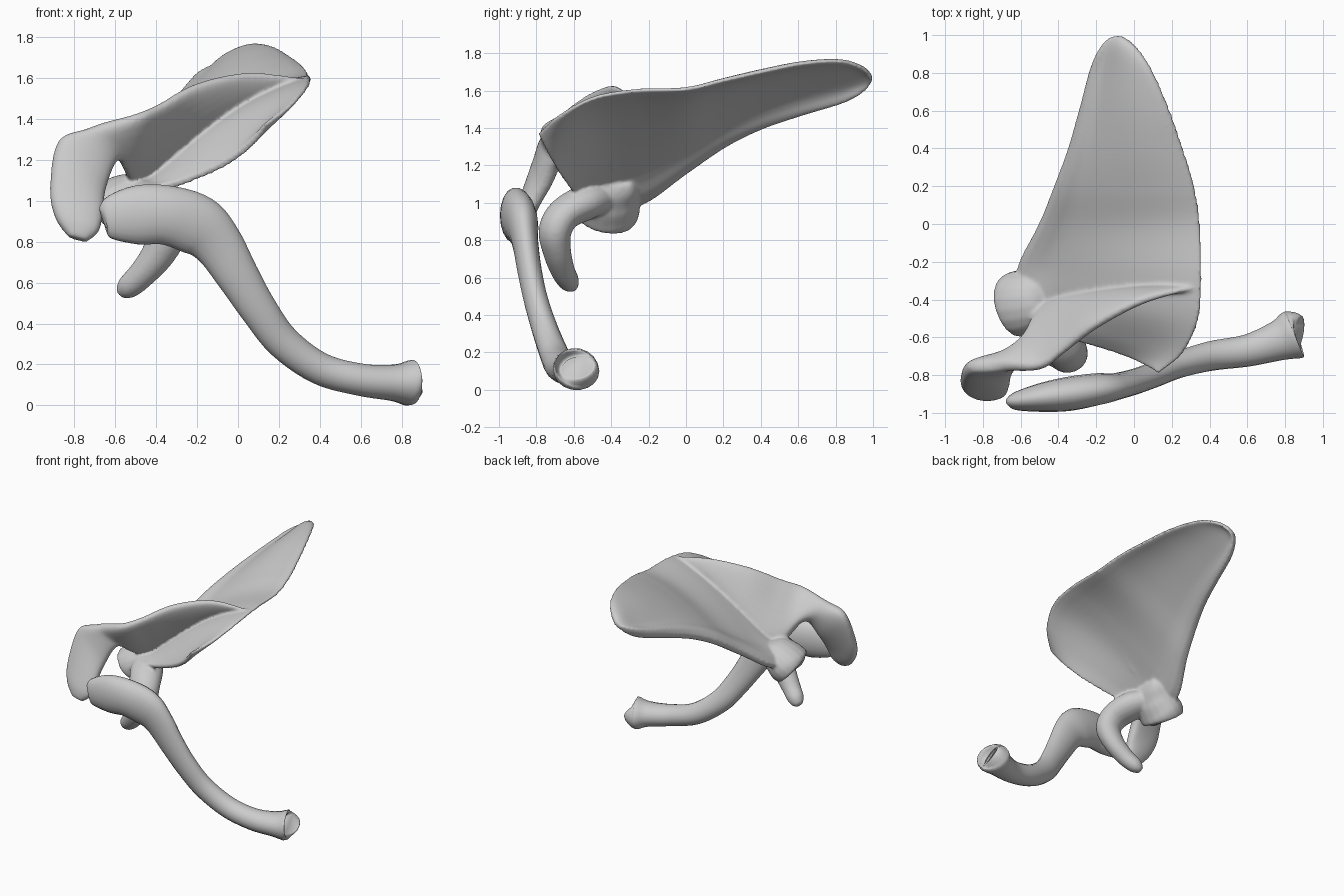
import bpy, bmesh, math
from mathutils import Vector

if "Cube" in bpy.data.objects:
    bpy.data.objects.remove(bpy.data.objects["Cube"])


def smooth_rows(rows, n):
    """Catmull-Rom interpolation through rows of numbers."""
    out = []
    for i in range(len(rows) - 1):
        p0, p1 = rows[max(i - 1, 0)], rows[i]
        p2, p3 = rows[i + 1], rows[min(i + 2, len(rows) - 1)]
        for k in range(n):
            t = k / n
            out.append([0.5 * (2 * b + (c - a) * t + (2 * a - 5 * b + 4 * c - d) * t * t
                        + (3 * b - a - 3 * c + d) * t ** 3)
                        for a, b, c, d in zip(p0, p1, p2, p3)])
    return out + [list(rows[-1])]


def tangents(pts):
    m = len(pts) - 1
    return [(pts[min(i + 1, m)] - pts[max(i - 1, 0)]).normalized() for i in range(m + 1)]


def loft(name, loops):
    """Closed skin through a list of equal-sized loops."""
    bm = bmesh.new()
    rings = [[bm.verts.new(p) for p in loop] for loop in loops]
    n = len(rings[0])
    for r, s in zip(rings, rings[1:]):
        for j in range(n):
            bm.faces.new((r[j], r[(j + 1) % n], s[(j + 1) % n], s[j]))
    bm.faces.new(rings[0])
    bm.faces.new(rings[-1])
    bmesh.ops.recalc_face_normals(bm, faces=bm.faces)
    me = bpy.data.meshes.new(name)
    bm.to_mesh(me)
    bm.free()
    me.shade_smooth()
    ob = bpy.data.objects.new(name, me)
    bpy.context.collection.objects.link(ob)
    return ob


def tube(name, stations, ref, sides=18, n=5, lean=0):
    """Stations: x, y, z, half size along ref, half size across it.
    lean shears the last rings along x by height, for a slanted end."""
    rows = smooth_rows(stations, n)
    pts = [Vector(r[:3]) for r in rows]
    loops = []
    for i, (r, p, t) in enumerate(zip(rows, pts, tangents(pts))):
        u = Vector(ref)
        u = (u - t * u.dot(t)).normalized()
        v = t.cross(u)
        k_lean = lean * max(0, 1 - (len(rows) - 1 - i) / (3 * n))
        loop = []
        for k in range(sides):
            a = 2 * math.pi * k / sides
            q = p + u * r[3] * math.cos(a) + v * r[4] * math.sin(a)
            q.x += k_lean * (q.z - p.z)
            loop.append(q)
        loops.append(loop)
    return loft(name, loops)


def strap(name, stations, n=6, sides=20):
    """Stations: edge A xyz, edge B xyz, half thickness."""
    rows = smooth_rows(stations, n)
    mids = [(Vector(r[:3]) + Vector(r[3:6])) / 2 for r in rows]
    loops = []
    for r, p, t in zip(rows, mids, tangents(mids)):
        half = (Vector(r[3:6]) - Vector(r[:3])) / 2
        nrm = half.cross(t).normalized()
        loop = []
        for k in range(sides):
            a = 2 * math.pi * k / sides
            loop.append(p + half * math.cos(a)
                        + nrm * r[6] * math.copysign(abs(math.sin(a)) ** 0.7, math.sin(a)))
        loops.append(loop)
    return loft(name, loops)


def blade(name, stations, n=6, cols=18):
    """Stations: lateral edge xyz, medial edge xyz, camber."""
    rows = smooth_rows(stations, n)
    mids = [(Vector(r[:3]) + Vector(r[3:6])) / 2 for r in rows]
    loops = []
    for r, t in zip(rows, tangents(mids)):
        a, b = Vector(r[:3]), Vector(r[3:6])
        nrm = (b - a).cross(t).normalized()
        fade = min(1, (b - a).length / 0.3)
        top, bot = [], []
        for k in range(cols + 1):
            s = k / cols
            arch = 2 * s * (1 - s) + 3.4 * s * s * (1 - s)
            p = a.lerp(b, s) + nrm * r[6] * arch
            h = 0.017 + 0.028 * math.exp(-((s - 0.07) / 0.09) ** 2) * fade
            h *= 0.65 if k in (0, cols) else 1
            top.append(p + nrm * h)
            bot.append(p - nrm * h)
        loops.append(top + bot[::-1])
    return loft(name, loops)


# Collar bone: S-shaped tube, flattened at the outer end, flared at the inner
tube("collar_bone", [
    (-.66, -.945, .91, .015, .04), (-.635, -.94, .915, .045, .10),
    (-.5, -.92, .93, .075, .145), (-.35, -.90, .93, .09, .147),
    (-.2, -.875, .88, .085, .15), (-.1, -.86, .79, .07, .125),
    (0, -.835, .63, .065, .105), (.1, -.80, .47, .065, .092),
    (.22, -.75, .31, .07, .085), (.4, -.70, .18, .078, .08),
    (.6, -.67, .125, .085, .08), (.76, -.62, .11, .105, .09),
    (.835, -.59, .11, .13, .112), (.86, -.58, .115, .12, .105),
    (.868, -.58, .12, .085, .075)], (0, 1, 0), lean=.45)

# Shoulder blade plate
plate = blade("shoulder_blade", [
    (-.45, -.58, 1.03, .13, -.79, 1.37, -.07),
    (-.57, -.49, 1.00, .26, -.68, 1.465, -.015),
    (-.62, -.35, .98, .34, -.50, 1.56, .05),
    (-.60, -.20, 1.02, .355, -.28, 1.6, .065),
    (-.50, 0, 1.17, .348, 0, 1.61, .06),
    (-.42, .2, 1.31, .318, .2, 1.655, .06),
    (-.345, .4, 1.41, .258, .4, 1.70, .06),
    (-.28, .62, 1.485, .18, .62, 1.745, .05),
    (-.22, .83, 1.55, .09, .82, 1.76, .03),
    (-.16, .95, 1.61, .01, .94, 1.725, .02),
    (-.10, .995, 1.65, -.06, .995, 1.67, .003)])

# Ridge sweeping out to the shoulder tip
ridge = strap("ridge_and_shoulder_tip", [
    (.30, -.33, 1.585, .31, -.345, 1.60, .01),
    (.05, -.34, 1.48, .05, -.41, 1.625, .03),
    (-.2, -.36, 1.29, -.2, -.54, 1.57, .045),
    (-.4, -.39, 1.13, -.38, -.68, 1.47, .045),
    (-.52, -.48, 1.09, -.51, -.765, 1.415, .052),
    (-.585, -.67, 1.20, -.73, -.755, 1.355, .058),
    (-.645, -.77, 1.06, -.88, -.76, 1.29, .06),
    (-.66, -.85, .94, -.92, -.83, 1.06, .055),
    (-.68, -.89, .85, -.895, -.88, .92, .05),
    (-.74, -.91, .80, -.83, -.91, .825, .03)])

# Joint socket: neck flaring to an oval cup
socket = tube("joint_socket", [
    (-.42, -.40, 1.10, .11, .02), (-.46, -.40, 1.065, .14, .07),
    (-.52, -.41, 1.03, .155, .115), (-.59, -.42, .98, .175, .14),
    (-.635, -.425, .94, .17, .145), (-.65, -.43, .925, .13, .11),
    (-.655, -.43, .92, .03, .03)], (0, 1, .05))

# Hooked process curling forward and down
hook = tube("hooked_process", [
    (-.50, -.44, 1.03, .09, .08), (-.43, -.54, 1.0, .12, .095),
    (-.37, -.65, .94, .115, .09), (-.345, -.70, .85, .10, .088),
    (-.39, -.69, .74, .085, .075), (-.47, -.66, .64, .07, .065),
    (-.54, -.625, .575, .06, .055), (-.58, -.61, .545, .03, .025)], (1, .3, 0))

# Fuse the shoulder blade parts into one smooth bone
bpy.ops.object.select_all(action='DESELECT')
for ob in (plate, ridge, socket, hook):
    ob.select_set(True)
bpy.context.view_layer.objects.active = plate
bpy.ops.object.join()
rem = plate.modifiers.new("fuse", 'REMESH')
rem.mode = 'VOXEL'
rem.voxel_size = 0.01
rem.use_smooth_shade = True
sm = plate.modifiers.new("soften", 'SMOOTH')
sm.factor = 0.5
sm.iterations = 10
